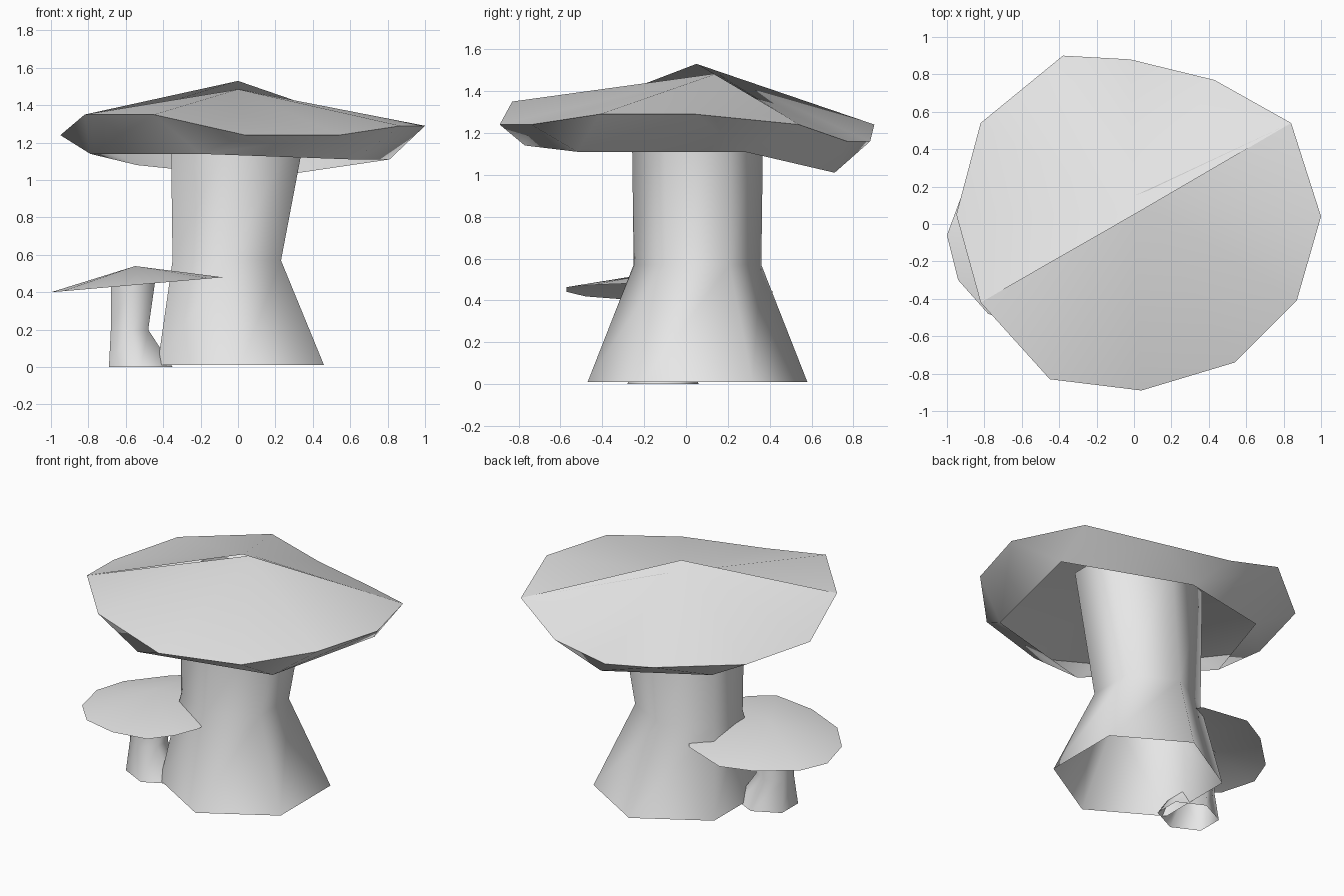
import bpy
import math

cube = bpy.data.objects.get("Cube")
if cube:
    bpy.data.objects.remove(cube, do_unlink=True)

GREY = (0.8, 0.8, 0.8, 1.0)
mat = bpy.data.materials.new("plain_grey")
mat.use_nodes = True
mat.diffuse_color = GREY
bsdf = mat.node_tree.nodes["Principled BSDF"]
bsdf.inputs["Base Color"].default_value = GREY


def add_part(name, verts, faces, angle):
    """Make a smooth shaded object whose edges above the angle stay sharp."""
    mesh = bpy.data.meshes.new(name)
    mesh.from_pydata(verts, [], faces)
    mesh.materials.append(mat)
    obj = bpy.data.objects.new(name, mesh)
    bpy.context.collection.objects.link(obj)
    bpy.ops.object.select_all(action="DESELECT")
    obj.select_set(True)
    bpy.context.view_layer.objects.active = obj
    bpy.ops.object.shade_smooth_by_angle(angle=math.radians(angle))
    return obj


def stem(name, levels):
    """Open six-sided tube; each level is centre x, centre y, z, half width, half depth."""
    verts, faces = [], []
    for cx, cy, z, rx, ry in levels:
        for k in range(6):
            a = math.radians(30 + 60 * k)
            verts.append((cx + rx * math.cos(a) / math.cos(math.pi / 6),
                          cy + ry * math.sin(a), z))
    for r in range(len(levels) - 1):
        for k in range(6):
            a, b = r * 6 + k, r * 6 + (k + 1) % 6
            faces.append((a, b, b + 6, a + 6))
    return add_part(name, verts, faces, 80)


def fan(centre, ring):
    """Triangles from a centre index to consecutive ring indices."""
    return [(centre, a, b) for a, b in zip(ring, ring[1:])]


def zip_rings(lower, upper):
    """Triangulate between two rings of different counts, ordered by angle."""
    def turn(ring, k):
        x, y, _ = ring[k % len(ring)]
        return math.atan2(y, x) % math.tau + math.tau * (k // len(ring))

    n, m = len(lower), len(upper)
    i = j = 0
    faces = []
    while i < n or j < m:
        low, up = i % n, n + j % m
        if j >= m or (i < n and turn(lower, i + 1) < turn(upper, j + 1)):
            i += 1
            faces.append((low, i % n, up))
        else:
            j += 1
            faces.append((low, n + j % m, up))
    return faces


# Large cap: uneven rim, narrower open underside
rim = [(0.84, 0.54, 1.24), (0.43, 0.77, 1.16), (-0.02, 0.88, 1.16),
       (-0.38, 0.90, 1.24), (-0.82, 0.54, 1.24), (-0.95, 0.05, 1.24),
       (-0.82, -0.42, 1.35), (-0.45, -0.83, 1.35), (0.04, -0.89, 1.24),
       (0.54, -0.74, 1.24), (0.87, -0.41, 1.29), (1.00, 0.04, 1.29)]
under = [(0.81, 0.28, 1.11), (0.13, 0.71, 1.01), (-0.54, 0.50, 1.08),
         (-0.79, -0.15, 1.14), (-0.20, -0.77, 1.14), (0.62, -0.52, 1.11)]
first = len(under)
peak = first + len(rim)
ring = list(range(first, peak)) + [first]
# The front half of the top tucks just under the back half
cap_faces = zip_rings(under, rim) + fan(peak, ring[:7]) + fan(peak + 1, ring[6:])
add_part("large_cap", under + rim + [(0, 0.05, 1.53), (0, 0.15, 1.485)], cap_faces, 75)

# Large stem
stem("large_stem", [(0.015, 0.055, 0.01, 0.445, 0.525),
                    (-0.06, 0.055, 0.57, 0.29, 0.305),
                    (0.01, 0.055, 1.36, 0.37, 0.315)])

# Small cap: thin open cone with a tilted rim
outline = [(-0.10, 0.10), (-0.26, 0.34), (-0.54, 0.42), (-0.72, 0.33),
           (-0.93, 0.13), (-1.00, -0.06), (-0.94, -0.30), (-0.78, -0.48),
           (-0.53, -0.57), (-0.27, -0.57), (-0.15, -0.45), (-0.08, -0.30)]
small_rim = [(x, y, 0.4 + 0.087 * (x + 1)) for x, y in outline]
count = len(small_rim)
add_part("small_cap", small_rim + [(-0.55, -0.10, 0.54)],
         fan(count, list(range(count)) + [0]), 75)

# Small stem
stem("small_stem", [(-0.52, -0.11, 0.0, 0.17, 0.17),
                    (-0.58, -0.11, 0.20, 0.10, 0.11),
                    (-0.56, -0.11, 0.48, 0.12, 0.12)])
